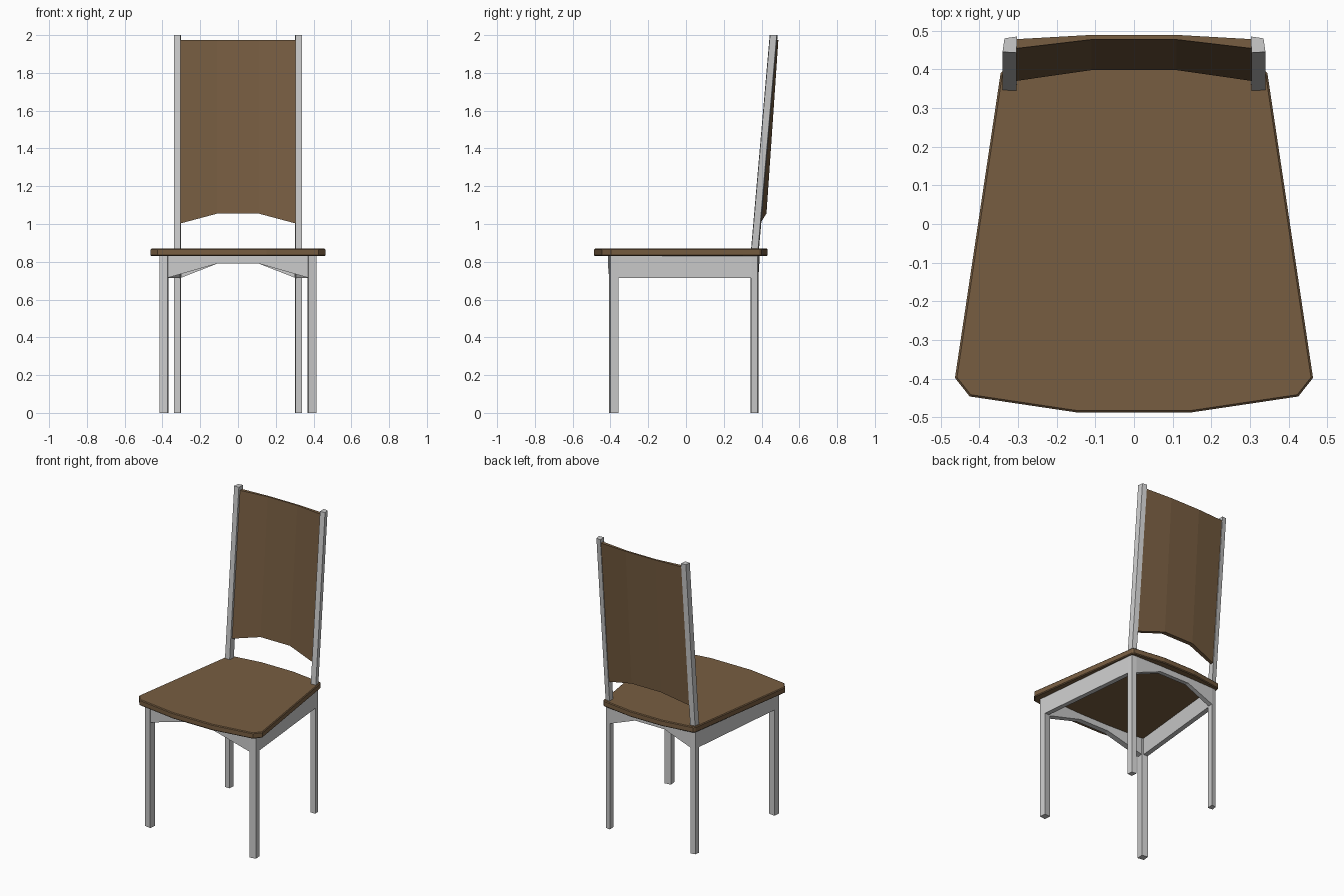
import bpy, bmesh

if "Cube" in bpy.data.objects:
    bpy.data.objects.remove(bpy.data.objects["Cube"])

brown = bpy.data.materials.new("brown_wood")
brown.diffuse_color = (0.185, 0.11, 0.053, 1)
brown.use_nodes = True
brown.node_tree.nodes["Principled BSDF"].inputs["Base Color"].default_value = brown.diffuse_color


def loft(name, rings, mat=None):
    """Solid skinned through equal-sized rings of points, capped at both ends."""
    bm = bmesh.new()
    vs = [[bm.verts.new(p) for p in r] for r in rings]
    n = len(vs[0])
    for a, b in zip(vs, vs[1:]):
        for i in range(n):
            j = (i + 1) % n
            bm.faces.new((a[i], a[j], b[j], b[i]))
    bm.faces.new(vs[0][::-1])
    bm.faces.new(vs[-1])
    bmesh.ops.recalc_face_normals(bm, faces=bm.faces)
    me = bpy.data.meshes.new(name)
    bm.to_mesh(me)
    bm.free()
    ob = bpy.data.objects.new(name, me)
    bpy.context.collection.objects.link(ob)
    if mat:
        me.materials.append(mat)
    return ob


def upright(name, plan, levels, side=1, mat=None):
    """Plan outline stacked at (z, y shift) levels."""
    return loft(name, [[(side * x, y + dy, z) for x, y in plan] for z, dy in levels], mat)


def across(name, half, mat=None):
    """Symmetric part lofted along x from (x, yz section) stations, outer one first."""
    stations = half + [(-x, sec) for x, sec in reversed(half)]
    return loft(name, [[(x, y, z) for y, z in sec] for x, sec in stations], mat)


# Seat: tapered board with bowed front and back edges
half = [(0.15, -0.487), (0.425, -0.446), (0.463, -0.398),
        (0.345, 0.39), (0.335, 0.401), (0.12, 0.432)]
plan = half + [(-x, y) for x, y in reversed(half)]
seat = upright("seat", plan, [(0.83, 0), (0.87, 0)], mat=brown)
bev = seat.modifiers.new("edge", "BEVEL")
bev.width = 0.005
bev.segments = 1
bev.limit_method = "ANGLE"
bev.angle_limit = 1.2

# Legs, leaning back posts and side aprons
for s, tag in ((1, "right"), (-1, "left")):
    upright("front_leg_" + tag,
            [(0.372, -0.408), (0.416, -0.401), (0.411, -0.358), (0.368, -0.364)],
            [(0, 0), (0.83, 0)], s)
    upright("back_leg_and_post_" + tag,
            [(0.304, 0.342), (0.34, 0.344), (0.335, 0.379), (0.302, 0.384)],
            [(0, 0), (0.84, 0), (2.0, 0.101)], s)
    upright("side_apron_" + tag,
            [(0.411, -0.36), (0.34, 0.346), (0.308, 0.346), (0.379, -0.36)],
            [(0.715, 0), (0.83, 0)], s)


def section(y0, y1, z0, z1):
    return [(y0, z0), (y1, z0), (y1, z1), (y0, z1)]


# Arched front and back aprons
across("front_apron", [(0.373, section(-0.407, -0.367, 0.715, 0.83)),
                       (0.11, section(-0.414, -0.378, 0.79, 0.83))])
across("back_apron", [(0.303, section(0.35, 0.383, 0.715, 0.83)),
                      (0.11, section(0.36, 0.388, 0.79, 0.83))])

# Curved back panel with arched lower edge, thinner towards the top
across("back_panel", [
    (0.305, [(0.37, 1.003), (0.392, 1.003), (0.478, 1.975), (0.454, 1.975)]),
    (0.11, [(0.398, 1.055), (0.426, 1.055), (0.489, 1.975), (0.477, 1.975)]),
], brown)
